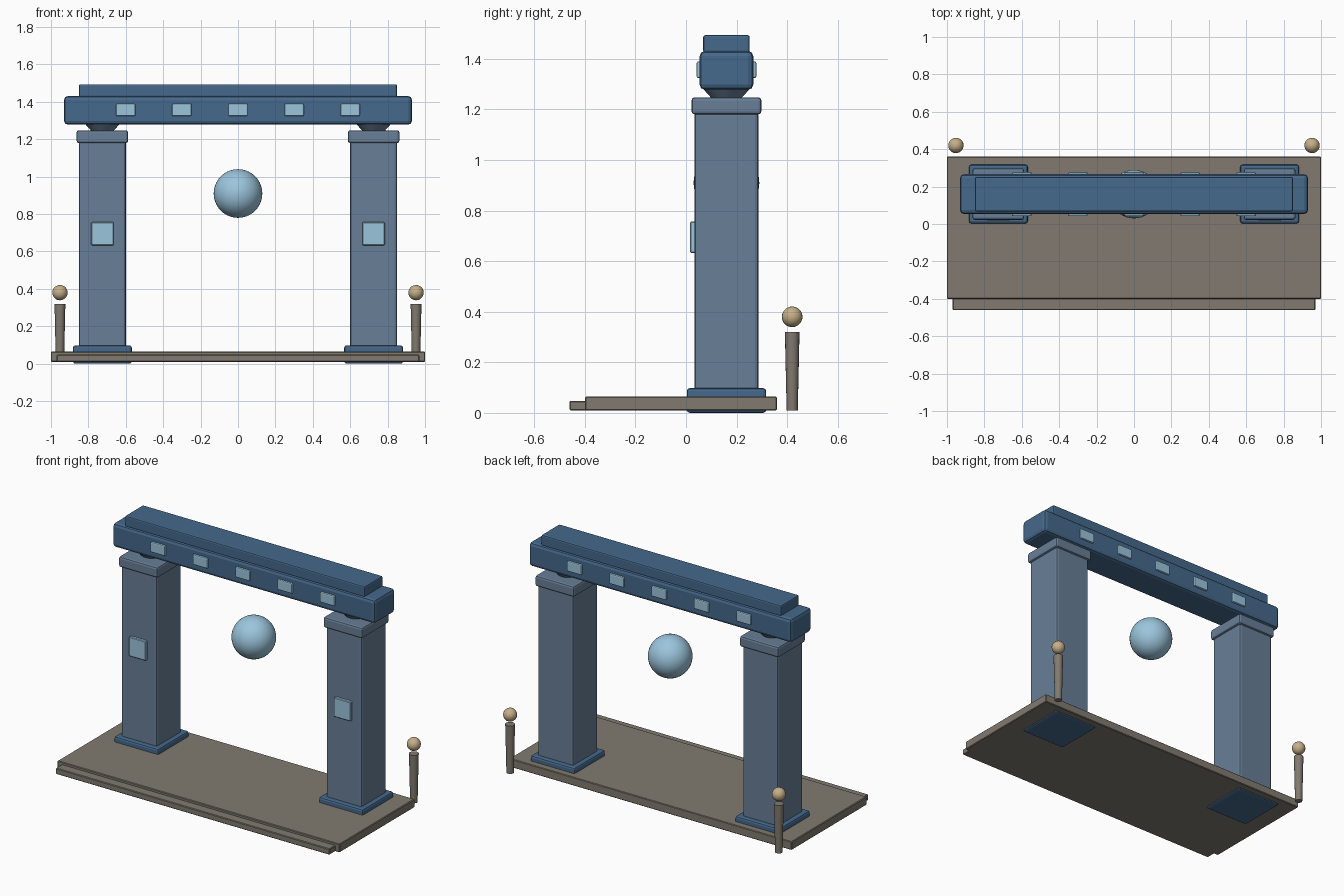
import bpy, math

if "Cube" in bpy.data.objects:
    bpy.data.objects.remove(bpy.data.objects["Cube"])

CY = 0.16  # depth of the gate's centre line


def material(name, rgb):
    m = bpy.data.materials.new(name)
    m.diffuse_color = (*rgb, 1)
    m.use_nodes = True
    m.node_tree.nodes["Principled BSDF"].inputs["Base Color"].default_value = m.diffuse_color
    return m


STONE = material("stone", (0.22, 0.195, 0.16))
PILLAR = material("slate", (0.14, 0.21, 0.31))
BLUE = material("deep_blue", (0.06, 0.14, 0.26))
GLOW = material("pale_blue", (0.33, 0.56, 0.72))
TAN = material("tan", (0.56, 0.43, 0.25))


def finish(name, mat):
    ob = bpy.context.object
    ob.name = name
    ob.data.materials.append(mat)
    return ob


def box(name, x, y, z, mat, bevel=0.0, segments=2):
    """Box from (min, max) ranges, with an optional rounded edge."""
    mid = [(a + b) / 2 for a, b in (x, y, z)]
    bpy.ops.mesh.primitive_cube_add(size=1, location=mid)
    ob = finish(name, mat)
    ob.scale = [b - a for a, b in (x, y, z)]
    bpy.ops.object.transform_apply(location=False, rotation=False, scale=True)
    if bevel:
        mod = ob.modifiers.new("bevel", 'BEVEL')
        mod.width = bevel
        mod.segments = segments
    return ob


def square(name, cx, half, z, mat, bevel):
    return box(name, (cx - half, cx + half), (CY - half, CY + half), z, mat, bevel)


def ball(name, loc, r, mat, seg=32):
    bpy.ops.mesh.primitive_uv_sphere_add(segments=seg, ring_count=seg // 2, radius=r, location=loc)
    bpy.ops.object.shade_smooth()
    return finish(name, mat)


def cone(name, x, y, z, r1, r2, mat, sides):
    bpy.ops.mesh.primitive_cone_add(vertices=sides, radius1=r1, radius2=r2, depth=z[1] - z[0],
                                    location=(x, y, (z[0] + z[1]) / 2))
    bpy.ops.object.shade_smooth_by_angle(angle=math.radians(40))
    return finish(name, mat)


# Platform and front step
box("platform", (-1, 1), (-0.40, 0.36), (0.01, 0.064), STONE, 0.004, 1)
box("front_step", (-0.97, 0.97), (-0.46, -0.39), (0.01, 0.048), STONE, 0.004, 1)

for side, s in (("left", -1), ("right", 1)):
    px = 0.725 * s
    # Pillar with foot, capital, neck and front panel
    square(side + "_pillar_foot", px, 0.157, (0.0, 0.098), BLUE, 0.012)
    square(side + "_pillar", px, 0.126, (0.04, 1.19), PILLAR, 0.014)
    square(side + "_capital", px, 0.138, (1.18, 1.248), PILLAR, 0.012)
    cone(side + "_neck", px, CY, (1.24, 1.29), 0.055, 0.1, PILLAR, 24)
    box(side + "_pillar_panel", (px - 0.06, px + 0.06), (0.016, 0.045), (0.633, 0.757), GLOW, 0.004, 1)
    # Rear lamp post
    cone(side + "_post", 0.952 * s, 0.42, (0.01, 0.32), 0.022, 0.029, STONE, 16)
    ball(side + "_post_ball", (0.952 * s, 0.42, 0.38), 0.041, TAN, 20)

# Lintel and cap
box("lintel", (-0.93, 0.93), (CY - 0.106, CY + 0.106), (1.278, 1.431), BLUE, 0.02, 2)
box("lintel_cap", (-0.85, 0.85), (CY - 0.092, CY + 0.092), (1.425, 1.494), BLUE, 0.008, 2)

# Row of tiles through to both faces of the lintel
for i in range(5):
    x = -0.6 + 0.3 * i
    for face, f in (("front", -1), ("back", 1)):
        y = CY + f * 0.105
        box(f"{face}_tile_{i + 1}", (x - 0.052, x + 0.052), (y - 0.013, y + 0.013),
            (1.324, 1.39), GLOW, 0.007, 2)

# Floating orb
ball("orb", (0, CY, 0.91), 0.13, GLOW, 40)
